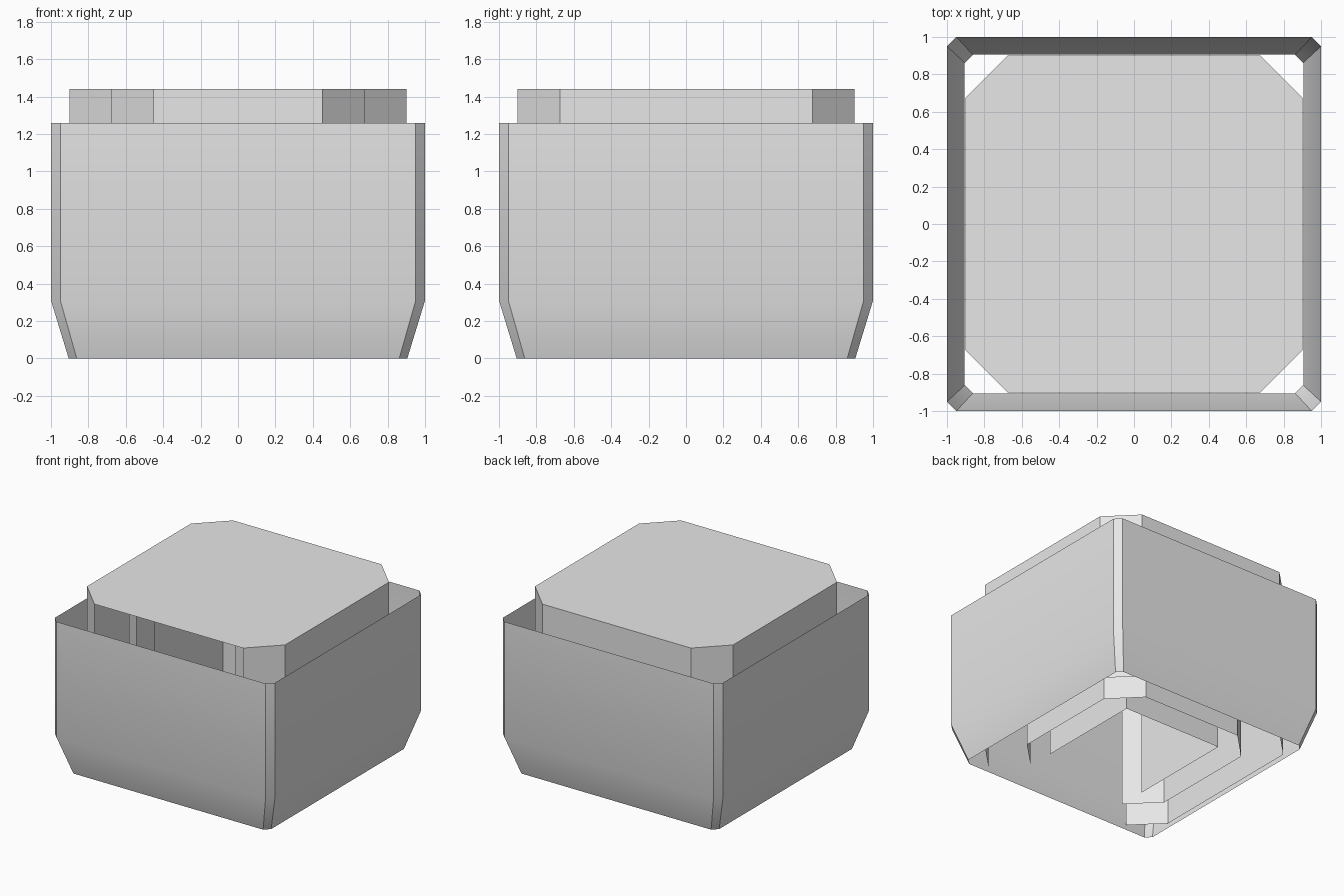
import bpy, bmesh, math

cube = bpy.data.objects.get("Cube")
if cube:
    bpy.data.objects.remove(cube, do_unlink=True)

# Single plain grey finish
grey = bpy.data.materials.new("light_grey")
grey.use_nodes = True
grey.diffuse_color = (0.8, 0.8, 0.8, 1)
grey.node_tree.nodes["Principled BSDF"].inputs["Base Color"].default_value = (0.8, 0.8, 0.8, 1)


def outline(half, cut):
    """Counter-clockwise square with cut corners, from front +x round the back to front -x."""
    inner = half - cut
    side = [(inner, -half), (half, -inner), (half, inner), (inner, half)]
    points = side + [(-x, y) for x, y in reversed(side)]
    return list(dict.fromkeys(points))


def build(name, rings, closed, capped=False):
    """Join stacked outlines, given as (z, points), into thin walls."""
    bm = bmesh.new()
    loops = [[bm.verts.new((x, y, z)) for x, y in pts] for z, pts in rings]
    count = len(loops[0])
    for low, high in zip(loops, loops[1:]):
        for i in range(count if closed else count - 1):
            j = (i + 1) % count
            bm.faces.new((low[i], low[j], high[j], high[i]))
    if capped:
        bm.faces.new(loops[-1])
    mesh = bpy.data.meshes.new(name)
    bm.to_mesh(mesh)
    bm.free()
    mesh.materials.append(grey)
    obj = bpy.data.objects.new(name, mesh)
    bpy.context.collection.objects.link(obj)
    bpy.ops.object.select_all(action='DESELECT')
    obj.select_set(True)
    bpy.context.view_layer.objects.active = obj
    bpy.ops.object.shade_smooth_by_angle(angle=math.radians(30))
    return obj


# Outer shell: open tube with small corner cuts, tapering at the foot
build("outer_shell", [(0.0, outline(0.905, 0.043)),
                      (0.31, outline(1.0, 0.05)),
                      (1.26, outline(1.0, 0.05))], closed=True)

# Nested inner walls, open at the front; the largest carries the lid
BASE, TOP = 0.035, 1.44
for name, half, cut, lid in (("lid_and_wall", 0.9, 0.225, True),
                             ("middle_wall", 0.675, 0.225, False),
                             ("core_wall", 0.45, 0.0, False)):
    pts = outline(half, cut)
    build(name, [(BASE, pts), (TOP, pts)], closed=False, capped=lid)
